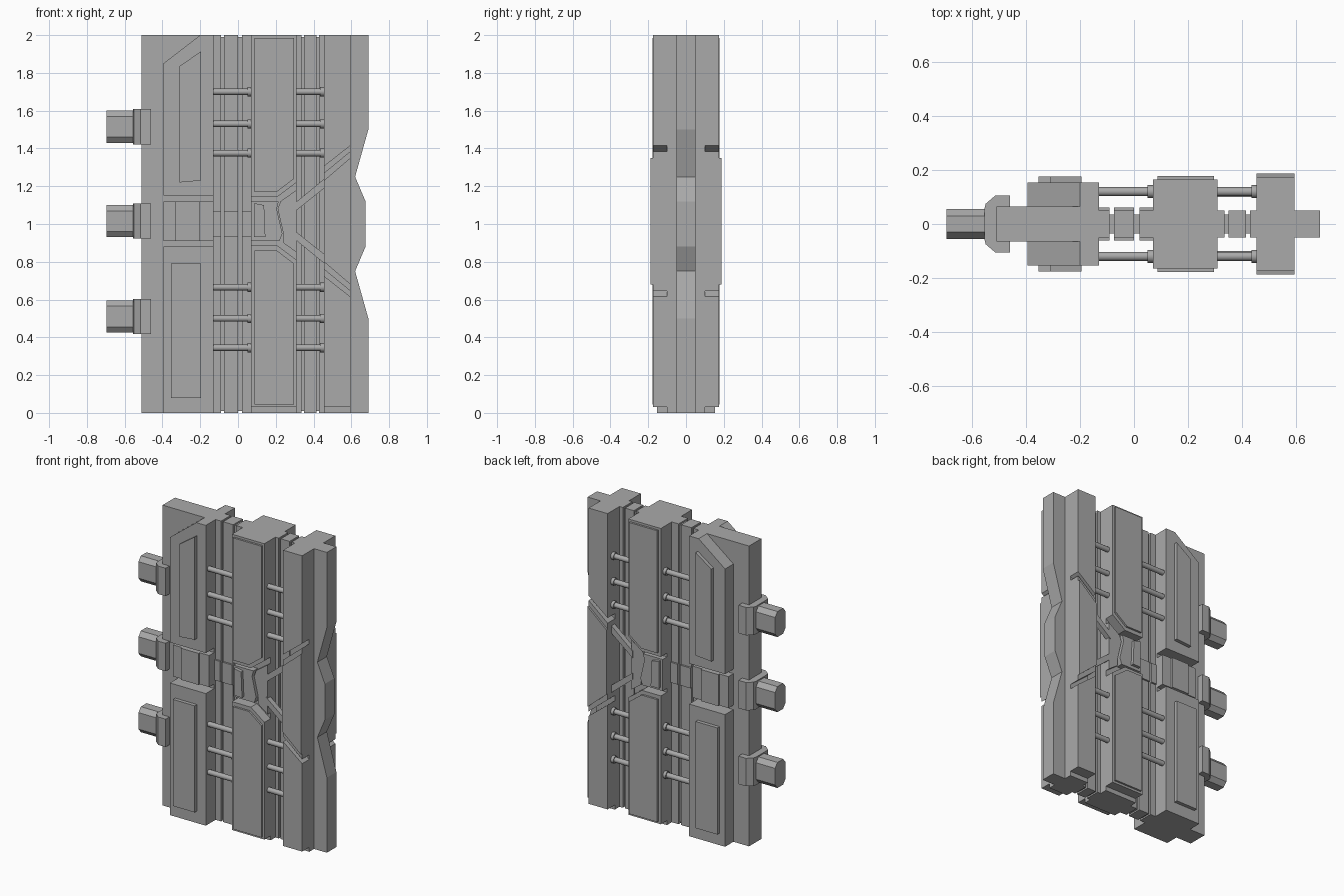
import bpy, bmesh, math
from mathutils import Matrix

cube = bpy.data.objects.get("Cube")
if cube:
    bpy.data.objects.remove(cube, do_unlink=True)

metal = bpy.data.materials.new("door_grey")
metal.use_nodes = True
GREY = (0.4, 0.4, 0.4, 1)
metal.diffuse_color = GREY
metal.node_tree.nodes["Principled BSDF"].inputs["Base Color"].default_value = GREY

MID = 1.015  # height about which the upper and lower halves mirror


def finish(name, bm):
    bmesh.ops.recalc_face_normals(bm, faces=bm.faces)
    mesh = bpy.data.meshes.new(name)
    bm.to_mesh(mesh)
    bm.free()
    mesh.materials.append(metal)
    obj = bpy.data.objects.new(name, mesh)
    bpy.context.collection.objects.link(obj)
    return obj


def extrude(name, corners, shift):
    """Solid made by moving a polygon along a vector."""
    bm = bmesh.new()
    face = bm.faces.new([bm.verts.new(c) for c in corners])
    top = bmesh.ops.extrude_face_region(bm, geom=[face])
    verts = [g for g in top["geom"] if isinstance(g, bmesh.types.BMVert)]
    bmesh.ops.translate(bm, verts=verts, vec=shift)
    return finish(name, bm)


def slab(name, outline, depth):
    """Front outline (x, z) extruded through the door to both faces."""
    return extrude(name, [(x, -depth, z) for x, z in outline], (0, 2 * depth, 0))


def box(name, x0, x1, z0, z1, depth):
    return slab(name, [(x0, z0), (x1, z0), (x1, z1), (x0, z1)], depth)


def flip(outline):
    return [(x, 2 * MID - z) for x, z in outline]


def rod(name, x0, x1, y, z, radius):
    bm = bmesh.new()
    place = Matrix.Translation(((x0 + x1) / 2, y, z)) @ Matrix.Rotation(math.pi / 2, 4, 'Y')
    bmesh.ops.create_cone(bm, cap_ends=True, segments=12, radius1=radius,
                          radius2=radius, depth=x1 - x0, matrix=place)
    obj = finish(name, bm)
    for p in obj.data.polygons:
        p.use_smooth = len(p.vertices) == 4
    for e in obj.data.edges:
        a, b = (obj.data.vertices[i].co.x for i in e.vertices)
        e.use_edge_sharp = abs(a - b) < 1e-4


# Hinge-side spine and panels
box("spine", -0.51, -0.13, 0, 2, 0.065)
box("lower_hinge_panel", -0.395, -0.13, 0, 0.88, 0.153)
slab("upper_hinge_panel", [(-0.395, 1.15), (-0.13, 1.15), (-0.13, 2), (-0.2, 2), (-0.395, 1.85)], 0.153)
box("lower_hinge_plate", -0.355, -0.195, 0.08, 0.79, 0.177)
slab("upper_hinge_plate", [(-0.31, 1.22), (-0.195, 1.23), (-0.195, 1.915), (-0.31, 1.835)], 0.177)
box("hinge_mid_block", -0.395, -0.13, 0.91, 1.12, 0.118)
box("hinge_mid_plate", -0.33, -0.2, 0.91, 1.12, 0.13)

# Recessed strips between the panels
box("left_gap_core", -0.13, 0.07, 0.01, 1.99, 0.035)
box("right_gap_core", 0.31, 0.455, 0.01, 1.99, 0.035)
for i, (x0, x1) in enumerate([(-0.13, -0.09), (-0.075, 0.0), (0.02, 0.07)]):
    box(f"left_gap_strip_{i}", x0, x1, 0, 2, 0.05)
    box(f"left_gap_block_{i}", x0, x1, 0.935, 1.07, 0.062)
for i, (x0, x1) in enumerate([(0.31, 0.335), (0.35, 0.415), (0.43, 0.455)]):
    box(f"right_gap_strip_{i}", x0, x1, 0, 2, 0.05)

# Centre column
box("centre_core", 0.07, 0.31, 0, 2, 0.1)
upper = [(0.07, 1.145), (0.21, 1.145), (0.31, 1.22), (0.31, 2), (0.07, 2)]
plate = [(0.088, 1.17), (0.205, 1.17), (0.297, 1.24), (0.297, 1.985), (0.088, 1.985)]
lower = [(x, max(z, 0)) for x, z in flip(upper)]
lower_plate = [(x, max(z, 0.02)) for x, z in flip(plate)]
slab("upper_centre_panel", upper, 0.165)
slab("upper_centre_plate", plate, 0.178)
slab("lower_centre_panel", lower, 0.165)
slab("lower_centre_plate", lower_plate, 0.178)
slab("centre_mid_block", [(0.07, 0.91), (0.22, 0.91), (0.235, 0.95), (0.205, 1.08), (0.215, 1.12), (0.07, 1.12)], 0.145)
slab("centre_mid_plate", [(0.085, 0.93), (0.145, 0.93), (0.138, 1.1), (0.085, 1.11)], 0.165)
slab("centre_brace", [(0.24, 0.9), (0.31, 0.85), (0.31, 1.18), (0.225, 1.12), (0.21, 1.08), (0.24, 0.95)], 0.13)

# Diagonal braces bridging the right gap on both faces
brace = [(0.3, 1.065), (0.47, 1.2), (0.47, 1.25), (0.3, 1.11)]
for side in (-1, 1):
    for label, outline in (("upper", brace), ("lower", flip(brace))):
        extrude(f"{label}_brace_{side}", [(x, side * 0.1, z) for x, z in outline], (0, side * 0.035, 0))

# Closing-side column with diagonal grooves
box("closing_core", 0.455, 0.595, 0, 2, 0.1)
top = [(0.455, 1.305), (0.595, 1.415), (0.595, 2), (0.455, 2)]
slab("upper_closing_panel", top, 0.175)
slab("lower_closing_panel", [(x, max(z, 0)) for x, z in flip(top)], 0.175)
for name, edge, depth in (("closing_mid_panel", [(0.455, 1.27), (0.595, 1.385)], 0.175),
                          ("closing_mid_plate", [(0.455, 1.23), (0.595, 1.35)], 0.188)):
    slab(name, edge + flip(edge)[::-1], depth)
slab("closing_edge", [(0.595, 0), (0.69, 0), (0.69, 0.5), (0.62, 0.75), (0.675, 0.88), (0.675, 1.12),
                      (0.62, 1.25), (0.69, 1.5), (0.69, 2), (0.595, 2)], 0.05)

# Locking rods with collars
for z in (0.345, 0.5, 0.665, 1.375, 1.53, 1.7):
    for y in (-0.12, 0.12):
        for x0, x1 in ((-0.14, 0.075), (0.305, 0.46)):
            rod("locking_rod", x0, x1, y, z, 0.017)
            rod("rod_collar", x1 - 0.025, x1, y, z, 0.024)

# Hinges: clamp around the spine plus a chamfered barrel
half = [(-0.555, 0.055), (-0.55, 0.075), (-0.515, 0.105), (-0.46, 0.105), (-0.46, 0.06)]
clamp = half + [(x, -y) for x, y in reversed(half)]
octagon = [(0.055, 0.055), (0.03, 0.085), (-0.03, 0.085), (-0.055, 0.055),
           (-0.055, -0.055), (-0.03, -0.085), (0.03, -0.085), (0.055, -0.055)]
for z in (0.51, 1.015, 1.515):
    extrude("hinge_clamp", [(x, y, z - 0.093) for x, y in clamp], (0, 0, 0.186))
    extrude("hinge_barrel", [(-0.695, y, z + dz) for y, dz in octagon], (0.15, 0, 0))
